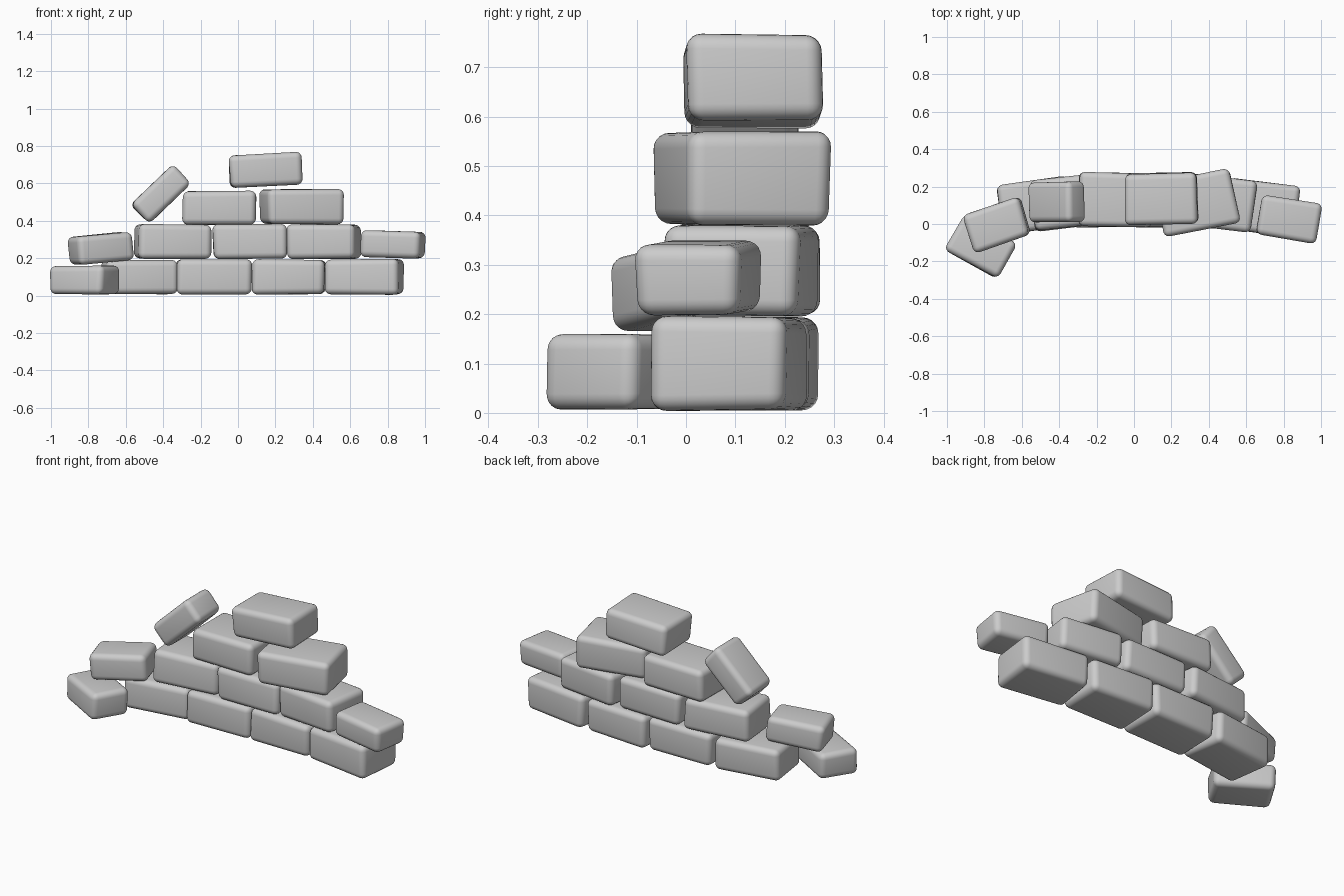
import bpy, bmesh, random
from math import radians
from mathutils import Matrix, Vector

if "Cube" in bpy.data.objects:
    bpy.data.objects.remove(bpy.data.objects["Cube"])

random.seed(4)


def stone(name, center, size, yaw=0, tilt=0, jitter=0.006, radius=0.032):
    """Slightly irregular block with softly rounded edges."""
    bm = bmesh.new()
    bmesh.ops.create_cube(bm, size=1)
    for v in bm.verts:
        v.co = Vector(a * b for a, b in zip(v.co, size))
        v.co += Vector((random.uniform(-jitter, jitter),
                        random.uniform(-jitter, jitter),
                        random.uniform(-jitter, jitter) * 0.5))
    bmesh.ops.bevel(bm, geom=bm.edges[:], offset=radius, segments=5,
                    profile=0.5, affect='EDGES', clamp_overlap=True)
    for f in bm.faces:
        f.smooth = True
    mesh = bpy.data.meshes.new(name)
    bm.to_mesh(mesh)
    bm.free()
    ob = bpy.data.objects.new(name, mesh)
    bpy.context.collection.objects.link(ob)
    ob.matrix_world = (Matrix.Translation(center)
                       @ Matrix.Rotation(radians(yaw), 4, 'Z')
                       @ Matrix.Rotation(radians(-tilt), 4, 'Y'))
    return ob


# name: center, size, yaw, tilt
courses = {
    # bottom course
    "base_stone_fallen": ((-0.818, -0.12, 0.083), (0.32, 0.215, 0.15), -29.5, 0),
    "base_stone_1": ((-0.53, 0.10, 0.099), (0.385, 0.265, 0.183), 7.5, 0),
    "base_stone_2": ((-0.127, 0.12, 0.101), (0.40, 0.275, 0.188), 1, 0),
    "base_stone_3": ((0.272, 0.12, 0.1), (0.385, 0.275, 0.184), -2, 0),
    "base_stone_4": ((0.678, 0.09, 0.1), (0.395, 0.27, 0.188), -8, 0),
    # second course
    "second_stone_end_left": ((-0.732, -0.005, 0.253), (0.315, 0.215, 0.148), 18, 5),
    "second_stone_1": ((-0.35, 0.115, 0.289), (0.39, 0.27, 0.183), 6, 0),
    "second_stone_2": ((0.063, 0.12, 0.289), (0.392, 0.275, 0.184), 0, 0),
    "second_stone_3": ((0.46, 0.11, 0.289), (0.37, 0.275, 0.183), -7, 0),
    "second_stone_end_right": ((0.828, 0.027, 0.273), (0.32, 0.215, 0.144), -9.5, -1),
    # third course
    "third_stone_1": ((-0.1, 0.128, 0.469), (0.39, 0.285, 0.18), -1, 0),
    "third_stone_2": ((0.338, 0.115, 0.475), (0.41, 0.29, 0.187), 11, 0),
    # cap and toppled stone
    "cap_stone": ((0.145, 0.135, 0.67), (0.385, 0.275, 0.175), 1.5, 3),
    "toppled_stone": ((-0.413, 0.117, 0.542), (0.31, 0.215, 0.145), 0, 44),
}
for name, spec in courses.items():
    stone(name, *spec)
